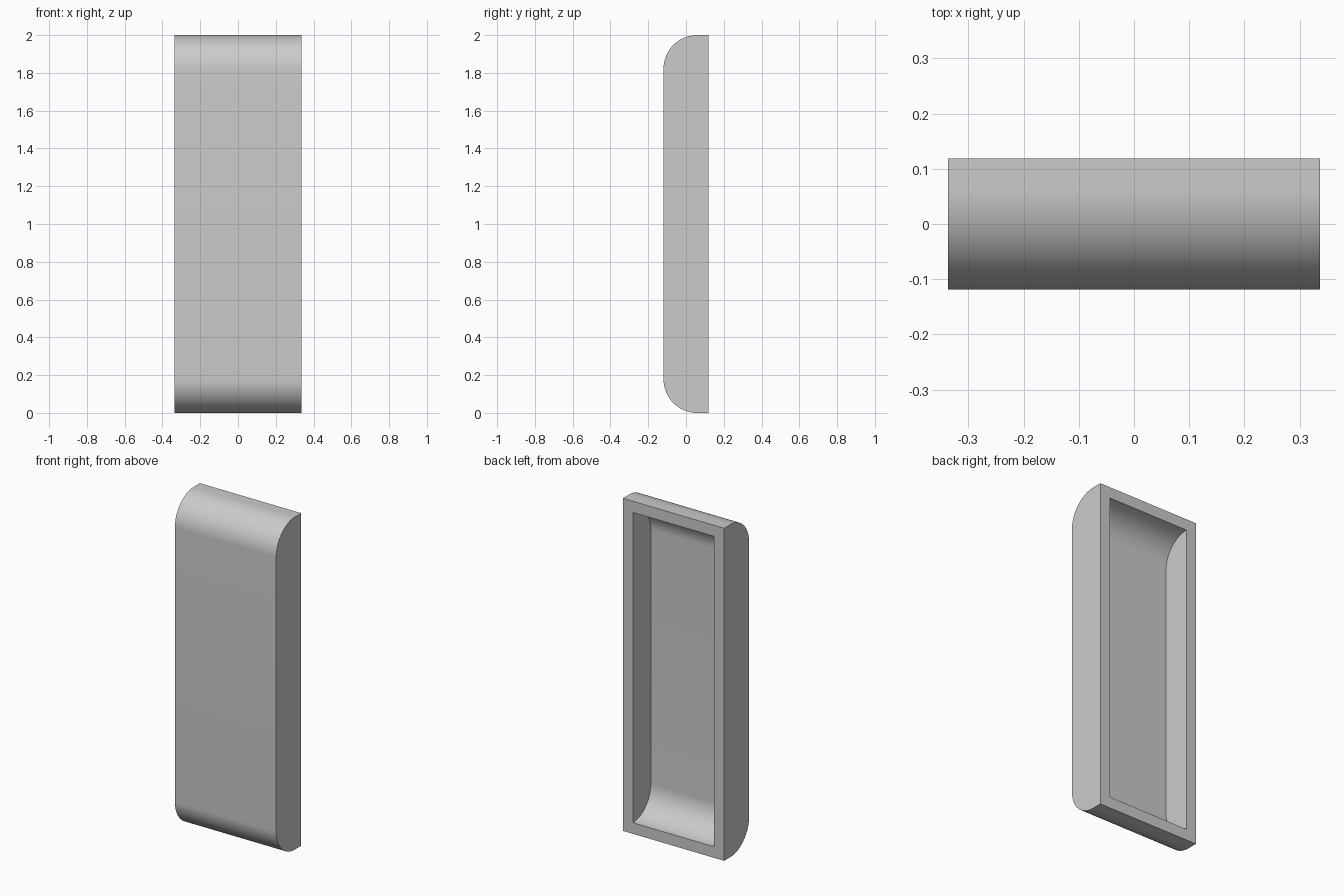
import bpy
import bmesh
from math import sin, cos, pi

if "Cube" in bpy.data.objects:
    bpy.data.objects.remove(bpy.data.objects["Cube"], do_unlink=True)

HALF_W, HALF_D, HEIGHT = 0.337, 0.119, 2.0
WALL = 0.067
SEGMENTS = 20


def side_profile(front, bottom, top, radius):
    """Points (y, z) from the back bottom corner, round the front, to the back top."""
    steps = [i / SEGMENTS * pi / 2 for i in range(SEGMENTS + 1)]
    cy = front + radius
    lower = [(cy - radius * sin(a), bottom + radius - radius * cos(a)) for a in steps]
    upper = [(y, bottom + top - z) for y, z in reversed(lower)]
    points = lower + upper
    if HALF_D - cy > 0.001:
        points = [(HALF_D, bottom)] + points + [(HALF_D, top)]
    return points


def open_shell(bm, half_w, profile):
    """Extrude a profile across x, leave the back open, return the back corners."""
    left, right = [[bm.verts.new((x, y, z)) for y, z in profile]
                   for x in (-half_w, half_w)]
    for i in range(len(profile) - 1):
        bm.faces.new((left[i], left[i + 1], right[i + 1], right[i]))
    bm.faces.new(left)
    bm.faces.new(right)
    return [left[0], right[0], right[-1], left[-1]]


# Outer skin, hollow inside and the flat rim joining them at the back
bm = bmesh.new()
outer = open_shell(bm, HALF_W, side_profile(-HALF_D, 0, HEIGHT, 0.178))
inner_front = -HALF_D + WALL
inner = open_shell(bm, HALF_W - WALL,
                   side_profile(inner_front, WALL, HEIGHT - WALL, HALF_D - inner_front))
for i in range(4):
    j = (i + 1) % 4
    bm.faces.new((outer[i], outer[j], inner[j], inner[i]))
bmesh.ops.recalc_face_normals(bm, faces=bm.faces)

mesh = bpy.data.meshes.new("hollow_curved_panel")
bm.to_mesh(mesh)
bm.free()
panel = bpy.data.objects.new("hollow_curved_panel", mesh)
bpy.context.collection.objects.link(panel)

# Plain grey plastic
grey = bpy.data.materials.new("light_grey")
grey.use_nodes = True
colour = (0.6, 0.6, 0.6, 1)
grey.diffuse_color = colour
grey.node_tree.nodes["Principled BSDF"].inputs["Base Color"].default_value = colour
mesh.materials.append(grey)

# Smooth the rounded ends, keep the corners crisp
bpy.ops.object.select_all(action="DESELECT")
panel.select_set(True)
bpy.context.view_layer.objects.active = panel
bpy.ops.object.shade_smooth_by_angle(angle=pi / 6)
